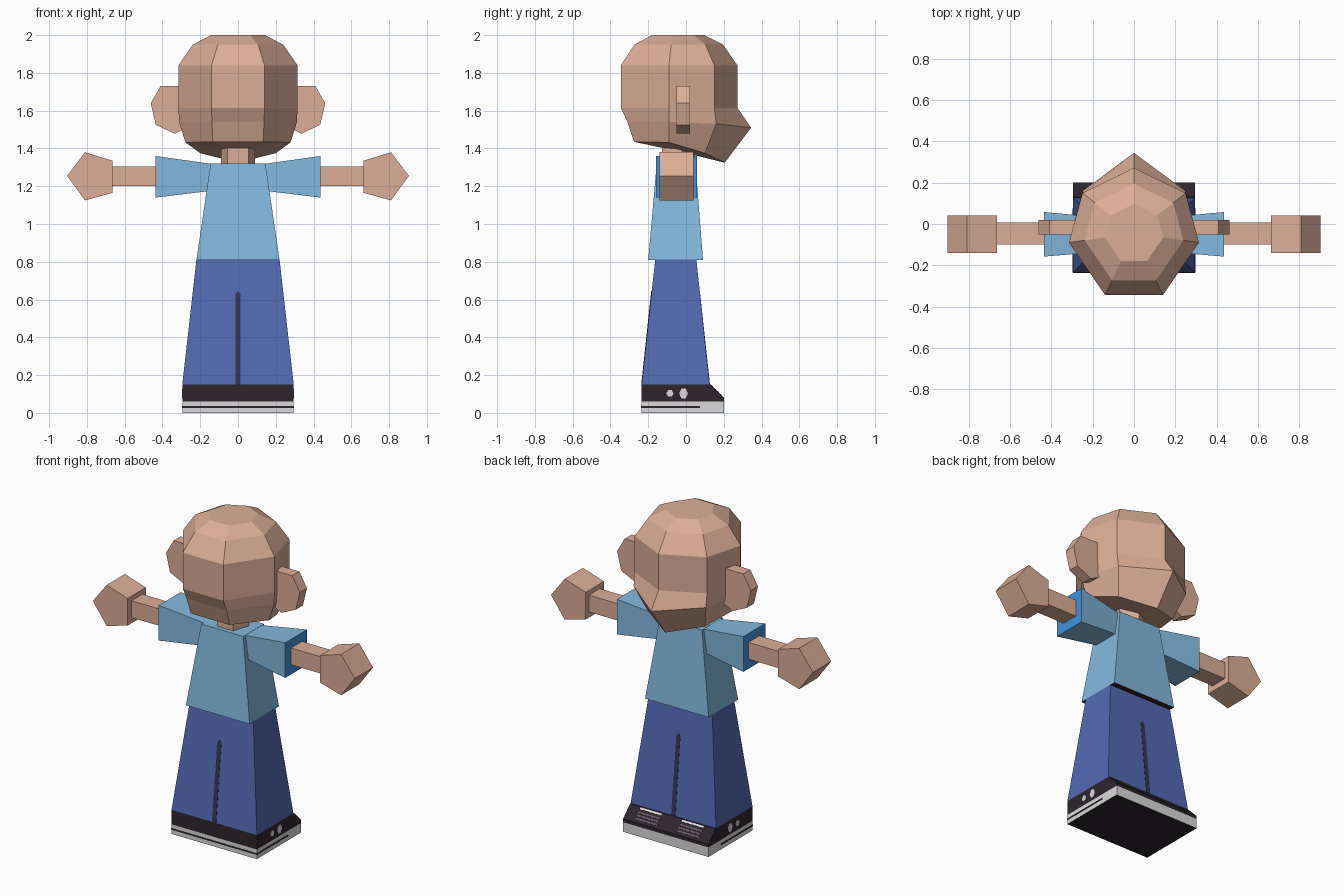
import bpy, bmesh, math
from mathutils import Vector

if "Cube" in bpy.data.objects:
    bpy.data.objects.remove(bpy.data.objects["Cube"])


def material(name, r, g, b):
    lin = [((c / 255 + 0.055) / 1.055) ** 2.4 for c in (r, g, b)]
    m = bpy.data.materials.new(name)
    m.diffuse_color = (*lin, 1)
    m.use_nodes = True
    m.node_tree.nodes["Principled BSDF"].inputs["Base Color"].default_value = m.diffuse_color
    return m


SKIN = material("skin", 220, 174, 151)
SHIRT = material("shirt blue", 131, 185, 222)
CUFF = material("cuff blue", 66, 146, 218)
LINING = material("shirt lining", 62, 28, 24)
JEANS = material("jeans blue", 84, 106, 180)
SEAM = material("jeans seam", 50, 53, 84)
SHOE = material("shoe dark", 45, 37, 44)
SOLE = material("sole grey", 218, 218, 218)
LACE = material("lace grey", 104, 90, 106)


def loft(name, rings, mats, rule=None, fan=None):
    """Join equal-length rings of points, cap both ends; fan = apex of last cap."""
    bm = bmesh.new()
    vs = [[bm.verts.new(p) for p in ring] for ring in rings]
    n = len(vs[0])
    for a, b in zip(vs, vs[1:]):
        for i in range(n):
            j = (i + 1) % n
            bm.faces.new((a[i], a[j], b[j], b[i]))
    bm.faces.new(vs[0])
    if fan:
        c = bm.verts.new(fan)
        for i in range(n):
            bm.faces.new((vs[-1][i], vs[-1][(i + 1) % n], c))
    else:
        bm.faces.new(vs[-1])
    bmesh.ops.recalc_face_normals(bm, faces=bm.faces)
    bm.normal_update()
    if rule:
        for f in bm.faces:
            f.material_index = rule(f)
    me = bpy.data.meshes.new(name)
    bm.to_mesh(me)
    bm.free()
    for m in mats:
        me.materials.append(m)
    ob = bpy.data.objects.new(name, me)
    bpy.context.collection.objects.link(ob)
    return ob


def rect_z(hx, y0, y1, z):
    return [(-hx, y0, z), (hx, y0, z), (hx, y1, z), (-hx, y1, z)]


def rect_x(x, y0, y1, z0, z1):
    return [(x, y0, z0), (x, y1, z0), (x, y1, z1), (x, y0, z1)]


def plate(name, quad, mat, normal, t=0.004):
    d = Vector(normal).normalized() * t
    return loft(name, [[Vector(p) - d * 0.5 for p in quad],
                       [Vector(p) + d for p in quad]], [mat])


def underside(f):
    return 1 if f.normal.z < -0.9 else 0


# Head: seven-sided rings, given as half (front, front side, side, back)
def head_ring(front, fside, side, back):
    half = [fside, side, back]
    return ([(0, front[0], front[1])] + half
            + [(-x, y, z) for x, y, z in reversed(half)])


def skull(s, z):
    c = -0.045
    return head_ring((c + 0.317 * s, z), (0.25 * s, c + 0.195 * s, z),
                     (0.315 * s, c - 0.045 * s, z), (0.14 * s, c - 0.3 * s, z))


loft("head", [
    skull(0.45, 2.0), skull(0.76, 1.95), skull(1, 1.84), skull(1, 1.615),
    head_ring((0.345, 1.51), (0.25, 0.16, 1.53), (0.312, -0.09, 1.54), (0.138, -0.31, 1.54)),
    head_ring((0.205, 1.325), (0.2, 0.1, 1.375), (0.278, -0.09, 1.432), (0.133, -0.275, 1.435)),
], [SKIN], fan=(0, -0.04, 1.385))

# Neck: five sided
loft("neck", [[(0.095 * math.sin(i * math.tau / 5), -0.05 + 0.095 * math.cos(i * math.tau / 5), z)
               for i in range(5)] for z in (1.30, 1.42)], [SKIN])

# Shirt body, with dark lining underneath
loft("shirt", [rect_z(0.22, -0.20, 0.09, 0.81), rect_z(0.145, -0.155, 0.05, 1.32)],
     [SHIRT, LINING], underside)

EAR = [(0.27, 1.73), (0.41, 1.73), (0.462, 1.64), (0.435, 1.525), (0.335, 1.478), (0.27, 1.51)]
HAND = [(0.665, 1.335), (0.665, 1.165), (0.81, 1.125), (0.905, 1.255), (0.81, 1.38)]

for s, side in ((-1, "left"), (1, "right")):
    # Ears, sleeves, arms and hands
    loft(side + "_ear", [[(s * x, y, z) for x, z in EAR] for y in (-0.05, 0.02)], [SKIN])
    loft(side + "_sleeve", [rect_x(s * 0.13, -0.132, 0.03, 1.177, 1.317),
                            rect_x(s * 0.437, -0.158, 0.058, 1.14, 1.36)],
         [SHIRT, CUFF], lambda f: 1 if abs(f.normal.x) > 0.9 else 0)
    loft(side + "_arm", [rect_x(s * 0.42, -0.10, 0.008, 1.2, 1.305),
                         rect_x(s * 0.68, -0.10, 0.008, 1.2, 1.305)], [SKIN])
    loft(side + "_hand", [[(s * x, y, z) for x, z in HAND] for y in (-0.14, 0.04)], [SKIN])

# Trousers
loft("trousers", [rect_z(0.295, -0.235, 0.125, 0.15), rect_z(0.22, -0.163, 0.055, 0.812)], [JEANS])
for name, y0, y1 in (("front_seam", -0.235, -0.182), ("back_seam", 0.125, 0.073)):
    plate(name, [(-0.014, y0, 0.15), (0.014, y0, 0.15), (0.014, y1, 0.63), (0, y1, 0.645),
                 (-0.014, y1, 0.63)], SEAM, (0, math.copysign(1, y0), 0.1), 0.002)

# Shoes: sole slab and upper with a sloped toe
loft("sole", [rect_z(0.295, -0.235, 0.2, 0), rect_z(0.295, -0.235, 0.2, 0.06)],
     [SOLE, SHOE], underside)
UPPER = [(-0.235, 0.06), (0.2, 0.06), (0.2, 0.08), (0.13, 0.15), (-0.235, 0.15)]
loft("shoe_upper", [[(x, y, z) for y, z in UPPER] for x in (-0.295, 0.295)], [SHOE])

# Sole stripe on the heel and both sides
plate("heel_stripe", [(-0.295, -0.235, 0.027), (0.295, -0.235, 0.027),
                      (0.295, -0.235, 0.036), (-0.295, -0.235, 0.036)], SHOE, (0, -1, 0), 0.002)
for s, side in ((-1, "left"), (1, "right")):
    plate(side + "_sole_stripe", rect_x(s * 0.295, -0.235, 0.075, 0.027, 0.036), SHOE, (s, 0, 0), 0.002)
    # Light patches on the shoe sides
    for k, (y, w, h) in enumerate(((-0.085, 0.019, 0.02), (-0.013, 0.023, 0.03))):
        ring = [(s * 0.295, y + w * math.cos(a * math.tau / 6), 0.103 + h * math.sin(a * math.tau / 6))
                for a in range(6)]
        plate(f"{side}_shoe_patch_{k + 1}", ring, SOLE, (s, 0, 0), 0.002)
    # Tongue edge and laces on the sloped toe
    for k, (t0, t1, mat) in enumerate(((0.05, 0.17, SOLE), (0.32, 0.42, LACE),
                                       (0.52, 0.62, LACE), (0.72, 0.82, LACE))):
        quad = [(s * x, 0.13 + 0.07 * t, 0.15 - 0.07 * t)
                for x, t in ((0.07, t0), (0.22, t0), (0.22, t1), (0.07, t1))]
        plate(f"{side}_tongue" if k == 0 else f"{side}_lace_{k}", quad, mat, (0, 1, 1), 0.002)
